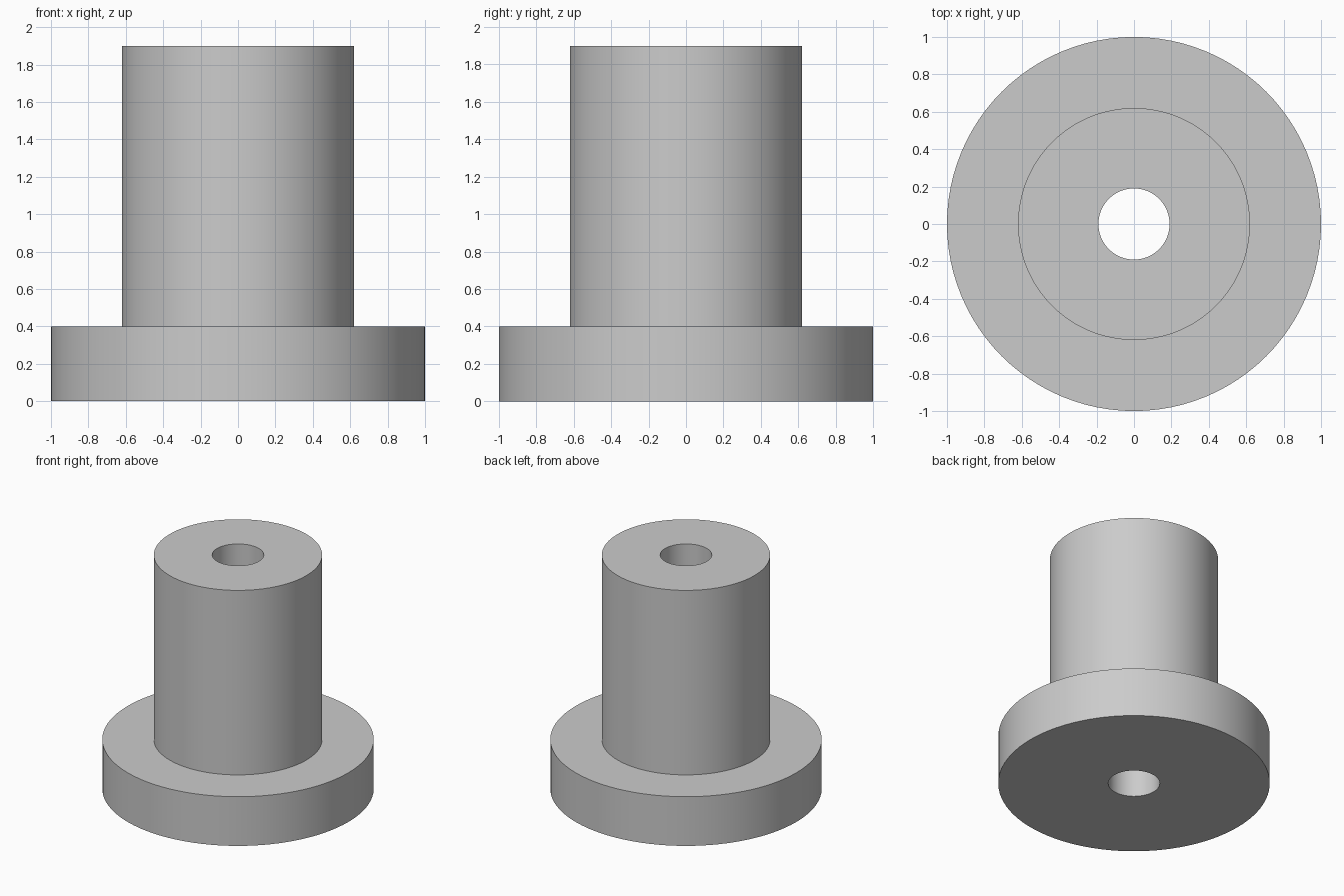
import bpy
import bmesh
from math import tau
from mathutils import Matrix, Vector

cube = bpy.data.objects.get("Cube")
if cube:
    bpy.data.objects.remove(cube, do_unlink=True)

# Dimensions
SIDES = 96
BORE, BODY, FLANGE = 0.19, 0.62, 1.0
STEP, TOP = 0.4, 1.9

# Plain grey material
grey = bpy.data.materials.new("plain_grey")
grey.use_nodes = True
colour = (0.6, 0.6, 0.6, 1)
grey.diffuse_color = colour
grey.node_tree.nodes["Principled BSDF"].inputs["Base Color"].default_value = colour

# Closed half-section: bore, flange and body, turned around z
section = [(BORE, 0), (FLANGE, 0), (FLANGE, STEP),
           (BODY, STEP), (BODY, TOP), (BORE, TOP)]
bm = bmesh.new()
rings = []
for i in range(SIDES):
    turn = Matrix.Rotation(tau * i / SIDES, 3, "Z")
    rings.append([bm.verts.new(turn @ Vector((r, 0, z))) for r, z in section])
for i, ring in enumerate(rings):
    following = rings[(i + 1) % SIDES]
    for j in range(len(section)):
        k = (j + 1) % len(section)
        bm.faces.new((ring[j], following[j], following[k], ring[k]))
bmesh.ops.recalc_face_normals(bm, faces=bm.faces)

mesh = bpy.data.meshes.new("flanged_bushing")
bm.to_mesh(mesh)
bm.free()
mesh.materials.append(grey)
bushing = bpy.data.objects.new("flanged_bushing", mesh)
bpy.context.collection.objects.link(bushing)

# Smooth round walls, sharp rims
bpy.ops.object.select_all(action="DESELECT")
bushing.select_set(True)
bpy.context.view_layer.objects.active = bushing
bpy.ops.object.shade_smooth_by_angle()
